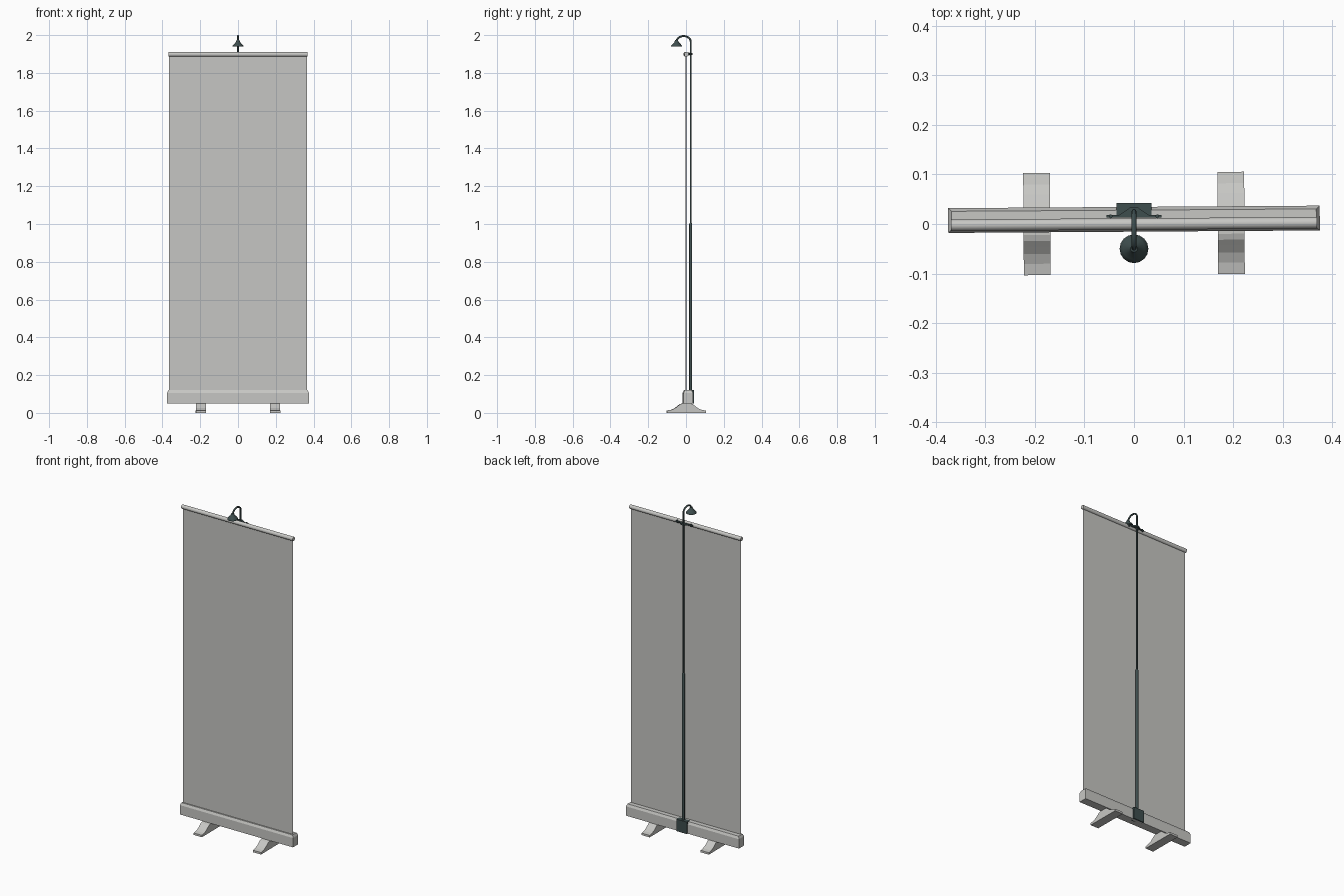
import bpy, bmesh, math
from mathutils import Matrix

cube = bpy.data.objects.get("Cube")
if cube:
    bpy.data.objects.remove(cube, do_unlink=True)

TWIST = Matrix.Rotation(0.0067, 4, 'Z')   # the stand sits slightly turned
POLE_Y = 0.025


def material(name, rgb):
    mat = bpy.data.materials.new(name)
    mat.use_nodes = True
    mat.diffuse_color = (*rgb, 1)
    bsdf = next(n for n in mat.node_tree.nodes if n.type == 'BSDF_PRINCIPLED')
    bsdf.inputs["Base Color"].default_value = (*rgb, 1)
    return mat


grey = material("light_grey", (0.57, 0.57, 0.55))
dark = material("dark_slate", (0.048, 0.075, 0.075))


def finish(name, bm, mat, smooth=False, twist=False):
    if twist:
        bm.transform(TWIST)
    bmesh.ops.recalc_face_normals(bm, faces=bm.faces)
    mesh = bpy.data.meshes.new(name)
    bm.to_mesh(mesh)
    bm.free()
    mesh.materials.append(mat)
    obj = bpy.data.objects.new(name, mesh)
    bpy.context.collection.objects.link(obj)
    if smooth:
        bpy.ops.object.select_all(action='DESELECT')
        obj.select_set(True)
        bpy.context.view_layer.objects.active = obj
        bpy.ops.object.shade_smooth_by_angle(angle=math.radians(40))
    return obj


def loft(name, rings, mat, smooth=False, twist=False):
    """Skin a stack of equal-length rings and cap both ends."""
    bm = bmesh.new()
    loops = [[bm.verts.new(p) for p in ring] for ring in rings]
    n = len(loops[0])
    for a, b in zip(loops, loops[1:]):
        for i in range(n):
            j = (i + 1) % n
            bm.faces.new((a[i], a[j], b[j], b[i]))
    bm.faces.new(loops[0])
    bm.faces.new(loops[-1])
    return finish(name, bm, mat, smooth, twist)


def rect(hx, y0, y1, z):
    return [(-hx, y0, z), (hx, y0, z), (hx, y1, z), (-hx, y1, z)]


def box(name, hx, y0, y1, z0, z1, mat, twist=False):
    return loft(name, [rect(hx, y0, y1, z0), rect(hx, y0, y1, z1)], mat, twist=twist)


def circle(r, z, y, n=16):
    return [(r * math.cos(math.tau * i / n), y + r * math.sin(math.tau * i / n), z)
            for i in range(n)]


# Cassette base with a chamfered lid
loft("cassette_base", [rect(0.375, -0.0155, 0.0345, 0.05),
                       rect(0.375, -0.0155, 0.0345, 0.106),
                       rect(0.368, -0.009, 0.028, 0.12)], grey, twist=True)

# Banner sheet
box("banner_sheet", 0.364, -0.001, 0.001, 0.115, 1.895, grey, twist=True)

# Top rail: rounded bar along x
rail = []
for x in (-0.369, 0.369):
    rail.append([(x, 0.012 * math.cos(math.tau * (i + 0.5) / 12),
                  1.898 + 0.0125 * math.sin(math.tau * (i + 0.5) / 12)) for i in range(12)])
loft("top_rail", rail, grey, smooth=True, twist=True)

# Feet: flared profile, mirrored front to back
half = [(0.103, 0), (0.103, 0.012), (0.08, 0.016), (0.06, 0.025),
        (0.045, 0.037), (0.034, 0.046), (0.022, 0.05)]
profile = half + [(-y, z) for y, z in reversed(half)]
for side, cx in (("right", -0.196), ("left", 0.196)):
    loft("foot_" + side, [[(cx + dx, y + 0.001, z) for y, z in profile]
                          for dx in (-0.027, 0.027)], grey, twist=True)

# Rear pole bracket
box("pole_bracket", 0.035, 0.014, 0.042, 0.05, 0.122, dark)

# Telescopic pole: thick lower tube with a collar at its top
loft("lower_pole", [circle(r, z, POLE_Y) for r, z in
                    ((0.008, 0.1), (0.008, 1.0), (0.0055, 1.005))], dark, smooth=True)

# Upper pole and curved lamp neck in one tube
path = [(POLE_Y, 0.99), (POLE_Y, 1.93)]
for i in range(17):
    a = math.pi * i / 16
    path.append((POLE_Y - 0.0375 * (1 - math.cos(a)), 1.965 + 0.03 * math.sin(a)))
neck = bpy.data.curves.new("upper_pole_and_neck", 'CURVE')
neck.dimensions = '3D'
neck.bevel_depth = 0.005
neck.bevel_resolution = 2
neck.use_fill_caps = True
spline = neck.splines.new('POLY')
spline.points.add(len(path) - 1)
for point, (y, z) in zip(spline.points, path):
    point.co = (0, y, z, 1)
neck.materials.append(dark)
bpy.context.collection.objects.link(bpy.data.objects.new("upper_pole_and_neck", neck))

# Lamp shade: bell standing open downward
loft("lamp_shade", [circle(r, z, -0.05) for r, z in
                    ((0.029, 1.939), (0.029, 1.943), (0.022, 1.952),
                     (0.012, 1.962), (0.007, 1.974))], dark, smooth=True)

# Rail clip: cross bar, tapered gusset to the pole, and end pins
box("clip_bar", 0.056, 0.013, 0.018, 1.896, 1.904, dark)
loft("clip_gusset", [[(-0.034, 0.015, z), (0.034, 0.015, z),
                      (0.007, 0.034, z), (-0.007, 0.034, z)] for z in (1.895, 1.905)], dark)
for side, cx in (("right", -0.047), ("left", 0.047)):
    pin = loft("clip_pin_" + side, [circle(0.004, z, 0.0155, 8) for z in (1.892, 1.908)],
               dark, smooth=True)
    pin.location.x = cx
